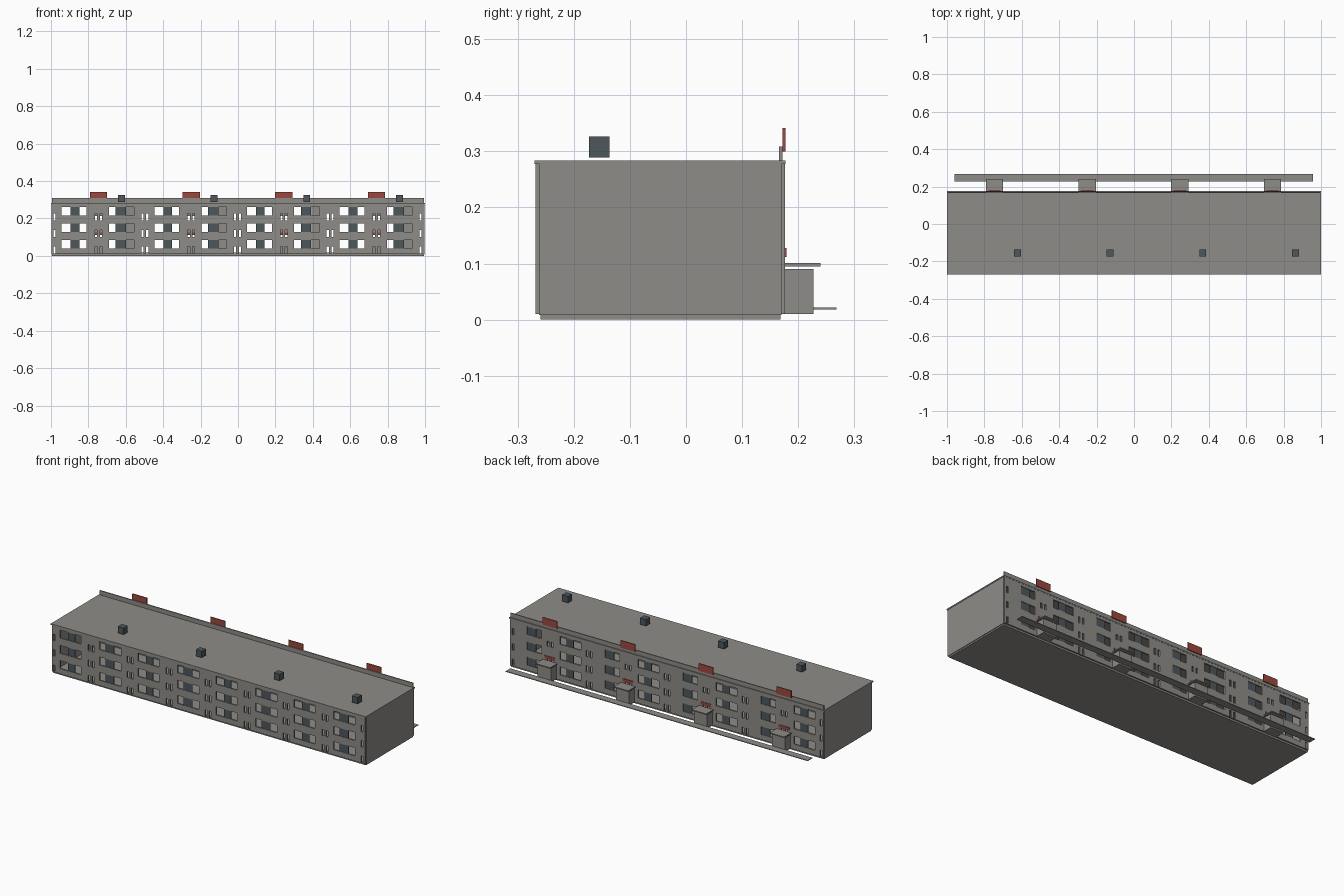
import bpy, bmesh

if "Cube" in bpy.data.objects:
    bpy.data.objects.remove(bpy.data.objects["Cube"])


def material(name, rgb):
    m = bpy.data.materials.new(name)
    m.diffuse_color = (*rgb, 1)
    m.use_nodes = True
    m.node_tree.nodes["Principled BSDF"].inputs["Base Color"].default_value = m.diffuse_color
    return m


CONCRETE = material("concrete grey", (0.275, 0.265, 0.245))
SLATE = material("dark slate", (0.075, 0.095, 0.105))
RED = material("brick red", (0.33, 0.065, 0.05))


def finish(name, bm, mat):
    me = bpy.data.meshes.new(name)
    bm.to_mesh(me)
    bm.free()
    me.materials.append(mat)
    ob = bpy.data.objects.new(name, me)
    bpy.context.collection.objects.link(ob)
    return ob


def boxes(name, specs, mat):
    """One object made of boxes given as (x0, x1, y0, y1, z0, z1)."""
    bm = bmesh.new()
    for x0, x1, y0, y1, z0, z1 in specs:
        vs = bmesh.ops.create_cube(bm, size=1)["verts"]
        for v in vs:
            v.co.x = x0 if v.co.x < 0 else x1
            v.co.y = y0 if v.co.y < 0 else y1
            v.co.z = z0 if v.co.z < 0 else z1
    return finish(name, bm, mat)


def pierced_wall(name, y0, y1, x_range, z_range, holes):
    """Wall slab with rectangular openings (x0, x1, z0, z1)."""
    xs = sorted({round(v, 4) for h in holes for v in h[:2]} | set(x_range))
    zs = sorted({round(v, 4) for h in holes for v in h[2:]} | set(z_range))

    def solid(i, k):
        if not (0 <= i < len(xs) - 1 and 0 <= k < len(zs) - 1):
            return False
        cx, cz = (xs[i] + xs[i + 1]) / 2, (zs[k] + zs[k + 1]) / 2
        return not any(h[0] < cx < h[1] and h[2] < cz < h[3] for h in holes)

    bm = bmesh.new()
    cache = {}

    def v(i, k, y):
        if (i, k, y) not in cache:
            cache[i, k, y] = bm.verts.new((xs[i], y, zs[k]))
        return cache[i, k, y]

    for i in range(len(xs) - 1):
        for k in range(len(zs) - 1):
            if not solid(i, k):
                continue
            ring = [(i, k), (i + 1, k), (i + 1, k + 1), (i, k + 1)]
            bm.faces.new([v(a, b, y0) for a, b in ring])
            bm.faces.new([v(a, b, y1) for a, b in reversed(ring)])
            nbrs = [(i, k - 1), (i + 1, k), (i, k + 1), (i - 1, k)]
            for e, n in enumerate(nbrs):  # reveals at open edges
                if not solid(*n):
                    p, q = ring[e], ring[(e + 1) % 4]
                    bm.faces.new([v(*p, y0), v(*p, y1), v(*q, y1), v(*q, y0)])
    bmesh.ops.recalc_face_normals(bm, faces=bm.faces)
    return finish(name, bm, CONCRETE)


PITCH = 0.4955
SECTIONS = [-0.746 + PITCH * i for i in range(4)]
STOREYS = [0.04, 0.128, 0.216]      # window sill heights

# Openings and panes of both facades
front_holes, back_holes, front_panes, back_panes = [], [], [], []
for c in SECTIONS:
    for z in STOREYS:
        top = z + 0.046
        front_holes += [(c - 0.197, c - 0.064, z, top), (c + 0.055, c + 0.19, z, top)]
        back_holes += [(c - 0.197, c - 0.064, z, top), (c + 0.055, c + 0.147, z, top)]
        for a, b in ((c - 0.149, c - 0.102), (c + 0.091, c + 0.146)):
            front_panes.append((a, b, -0.2655, -0.2615, z, top))
            back_panes.append((a, b, 0.1695, 0.1735, z, top))
        # slot pairs at the stairwell
        for dx in (-0.019, 0.007):
            front_holes.append((c + dx, c + dx + 0.012, z - 0.026, z + 0.01))
            if z < 0.2:
                back_holes.append((c + dx, c + dx + 0.012, z + 0.055, z + 0.085))
# Slot pairs at the section joints
for i in range(5):
    x = -0.746 + PITCH * (i - 0.5)
    for dx in (-0.019, 0.007):
        a = x + dx
        if a < -0.99 or a + 0.012 > 0.99:
            continue
        for z in STOREYS:
            front_holes.append((a, a + 0.012, z - 0.026, z + 0.01))
            back_holes.append((a, a + 0.012, z - 0.026, z + 0.01))

pierced_wall("front_facade", -0.268, -0.259, (-0.995, 0.995), (0.01, 0.278), front_holes)
pierced_wall("back_facade", 0.167, 0.176, (-0.995, 0.995), (0.01, 0.278), back_holes)
boxes("front_window_panes", front_panes, SLATE)
boxes("back_window_panes", back_panes, SLATE)

# Shell: end walls, plinth in four parts, roof and rear parapet
boxes("end_walls", [(s - 0.004, s + 0.004, -0.262, 0.17, 0.008, 0.28)
                    for s in (-0.994, 0.994)], CONCRETE)
boxes("plinth", [(-0.994 + 0.497 * i, -0.994 + 0.497 * (i + 1), -0.259, 0.168, 0, 0.01)
                 for i in range(4)], CONCRETE)
boxes("roof", [(-1, 1, -0.27, 0.177, 0.277, 0.284)], CONCRETE)
boxes("rear_parapet", [(-0.995, 0.995, 0.166, 0.172, 0.284, 0.309)], CONCRETE)

# Rear entrances, canopies and path
boxes("entrance_porches", [(c - 0.042, c + 0.042, 0.175, 0.227, 0.01, 0.09)
                           for c in SECTIONS], CONCRETE)
boxes("entrance_canopies", [(c - 0.046, c + 0.046, 0.175, 0.24, 0.095, 0.101)
                            for c in SECTIONS], CONCRETE)
boxes("rear_path", [(-0.96, 0.957, 0.226, 0.268, 0.018, 0.022)], CONCRETE)

# Red plates on the parapet and above the entrances
boxes("roof_signs", [(c - 0.046, c + 0.046, 0.172, 0.177, 0.3, 0.342)
                     for c in SECTIONS], RED)
boxes("entrance_signs", [(c - 0.033, c + 0.033, 0.175, 0.179, 0.112, 0.128)
                         for c in SECTIONS], RED)

# Roof vents
boxes("roof_vents", [(c + 0.104, c + 0.141, -0.173, -0.136, 0.289, 0.326)
                     for c in SECTIONS], SLATE)
